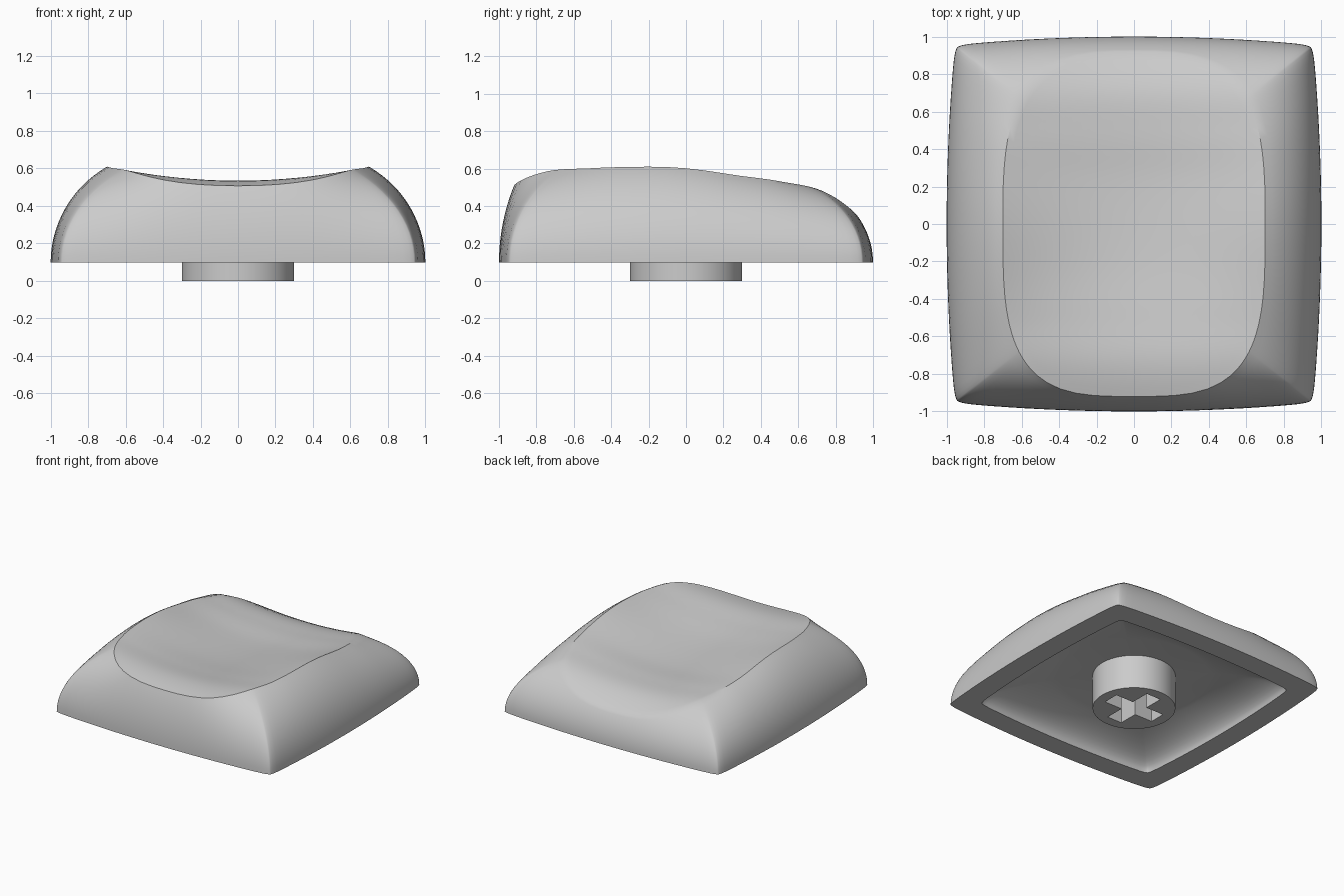
import bpy, bmesh, math
from mathutils import Vector

cube = bpy.data.objects.get("Cube")
if cube:
    bpy.data.objects.remove(cube, do_unlink=True)

BASE, CEILING = 0.097, 0.27
PER_SIDE, WALL_STEPS, DISH_STEPS = 24, 14, 20

grey = bpy.data.materials.new("light grey plastic")
grey.use_nodes = True
grey.diffuse_color = (0.6, 0.6, 0.6, 1)
grey.node_tree.nodes["Principled BSDF"].inputs["Base Color"].default_value = (0.6, 0.6, 0.6, 1)


def make_object(name, bm, smooth=True):
    bmesh.ops.recalc_face_normals(bm, faces=bm.faces)
    mesh = bpy.data.meshes.new(name)
    bm.to_mesh(mesh)
    bm.free()
    mesh.materials.append(grey)
    ob = bpy.data.objects.new(name, mesh)
    bpy.context.collection.objects.link(ob)
    bpy.ops.object.select_all(action='DESELECT')
    ob.select_set(True)
    bpy.context.view_layer.objects.active = ob
    if smooth:
        bpy.ops.object.shade_smooth_by_angle(angle=math.radians(30))
    return ob


# Dish centreline heights, evenly spaced from front to back
SPINE = [0.38, 0.485, 0.534, 0.513, 0.484, 0.465, 0.453, 0.455, 0.428, 0.285, 0.05]


def dish_height(x, y):
    t = (y + 1) * 4 + 1
    i = min(max(int(t), 1), len(SPINE) - 3)
    f = t - i
    a, b, c, d = SPINE[i - 1:i + 3]
    z = b + f / 2 * (c - a + f * (2 * a - 5 * b + 4 * c - d + f * (3 * (b - c) + d - a)))
    # The hollow is deepest across the middle
    return z + (0.13 + 0.15 * math.exp(-((y + 0.05) / 0.5) ** 2)) * x * x


# Points around a unit square, clustered at its corners
def square_points():
    for side in range(4):
        for k in range(PER_SIDE):
            a = math.sin(math.pi / 2 * (2 * k / PER_SIDE - 1))
            yield [(1, a), (-a, 1), (-1, -a), (a, -1)][side]


def outline(sx, sy):
    corner = 0.955 * (1 - 0.012 * abs(sx * sy) ** 30)
    bulge = 0.047
    return Vector((corner * sx * (1 + bulge * (1 - sy * sy)),
                   corner * sy * (1 + bulge * (1 - sx * sx)), BASE))


def dish_rim(sx, sy):
    n = 3.1 if sy > 0 else 3.4
    x, y = 0.62 * sx, 0.69 * sy
    s = (abs(x / 0.7) ** n + abs(y / 0.92) ** n) ** (-1 / n)
    return Vector((x * s, y * s, dish_height(x * s, y * s)))


def arc(p, q, t, corner=0):
    """Point on an arc that leaves p vertically and ends at q, flatter towards a corner."""
    run = max(abs(q.x - p.x), abs(q.y - p.y)) * (1 - 0.28 * corner)
    angle = min(2 * math.atan2(run, q.z - p.z), 1.15)
    h = (1 - math.cos(angle * t)) / (1 - math.cos(angle))
    v = math.sin(angle * t) / math.sin(angle)
    return Vector((p.x + (q.x - p.x) * h, p.y + (q.y - p.y) * h, p.z + (q.z - p.z) * v))


square = list(square_points())
bottom = [outline(*s) for s in square]
rim = [dish_rim(*s) for s in square]
cornerness = [(sx * sy) ** 2 for sx, sy in square]
opening = [Vector((p.x * 0.83, p.y * 0.83, BASE)) for p in bottom]
ceiling = []
for s in square:
    d = Vector(s).normalized() * 0.54
    ceiling.append(Vector((d.x, d.y, CEILING)))

# Rings run from the ceiling, down the cavity, up the wall and into the dish
rings = [[arc(p, q, k / 10) for p, q in zip(opening, ceiling)] for k in range(10, -1, -1)]
rings += [[arc(p, q, k / WALL_STEPS, c) for p, q, c in zip(bottom, rim, cornerness)]
          for k in range(WALL_STEPS + 1)]
for k in range(1, DISH_STEPS):
    s = 1 - k / DISH_STEPS
    rings.append([Vector((p.x * s, p.y * s, dish_height(p.x * s, p.y * s))) for p in rim])

bm = bmesh.new()
loops = [[bm.verts.new(p) for p in ring] for ring in rings]
count = len(square)
for lower, upper in zip(loops, loops[1:]):
    for i in range(count):
        j = (i + 1) % count
        bm.faces.new((lower[i], lower[j], upper[j], upper[i]))
for loop, z in ((loops[0], CEILING), (loops[-1], dish_height(0, 0))):
    tip = bm.verts.new((0, 0, z))
    for i in range(count):
        bm.faces.new((loop[i], loop[(i + 1) % count], tip))
make_object("cap_shell", bm)

# Stem: a round post with a cross-shaped socket
bm = bmesh.new()
bmesh.ops.create_cone(bm, cap_ends=True, segments=64, radius1=0.3, radius2=0.3, depth=CEILING + 0.01)
bmesh.ops.translate(bm, verts=bm.verts, vec=(0, 0, (CEILING + 0.01) / 2))
stem = make_object("stem", bm)

# Cross cutter, drawn as one twelve-sided outline
L, W = 0.22, 0.064
bm = bmesh.new()
cross = []
for k in range(4):
    c, s = [(1, 0), (0, 1), (-1, 0), (0, -1)][k]
    for x, y in ((L, -W), (L, W), (W, W)):
        cross.append(bm.verts.new((x * c - y * s, x * s + y * c, -0.1)))
face = bm.faces.new(cross)
top = bmesh.ops.extrude_face_region(bm, geom=[face])["geom"]
bmesh.ops.translate(bm, verts=[v for v in top if isinstance(v, bmesh.types.BMVert)],
                    vec=(0, 0, 0.1 + CEILING - 0.01))
cutter = make_object("socket_cutter", bm, smooth=False)
cutter.hide_render = True

bpy.context.view_layer.objects.active = stem
cut = stem.modifiers.new("socket", 'BOOLEAN')
cut.operation, cut.solver, cut.object = 'DIFFERENCE', 'EXACT', cutter
bpy.ops.object.modifier_apply(modifier=cut.name)
bpy.data.objects.remove(cutter, do_unlink=True)
